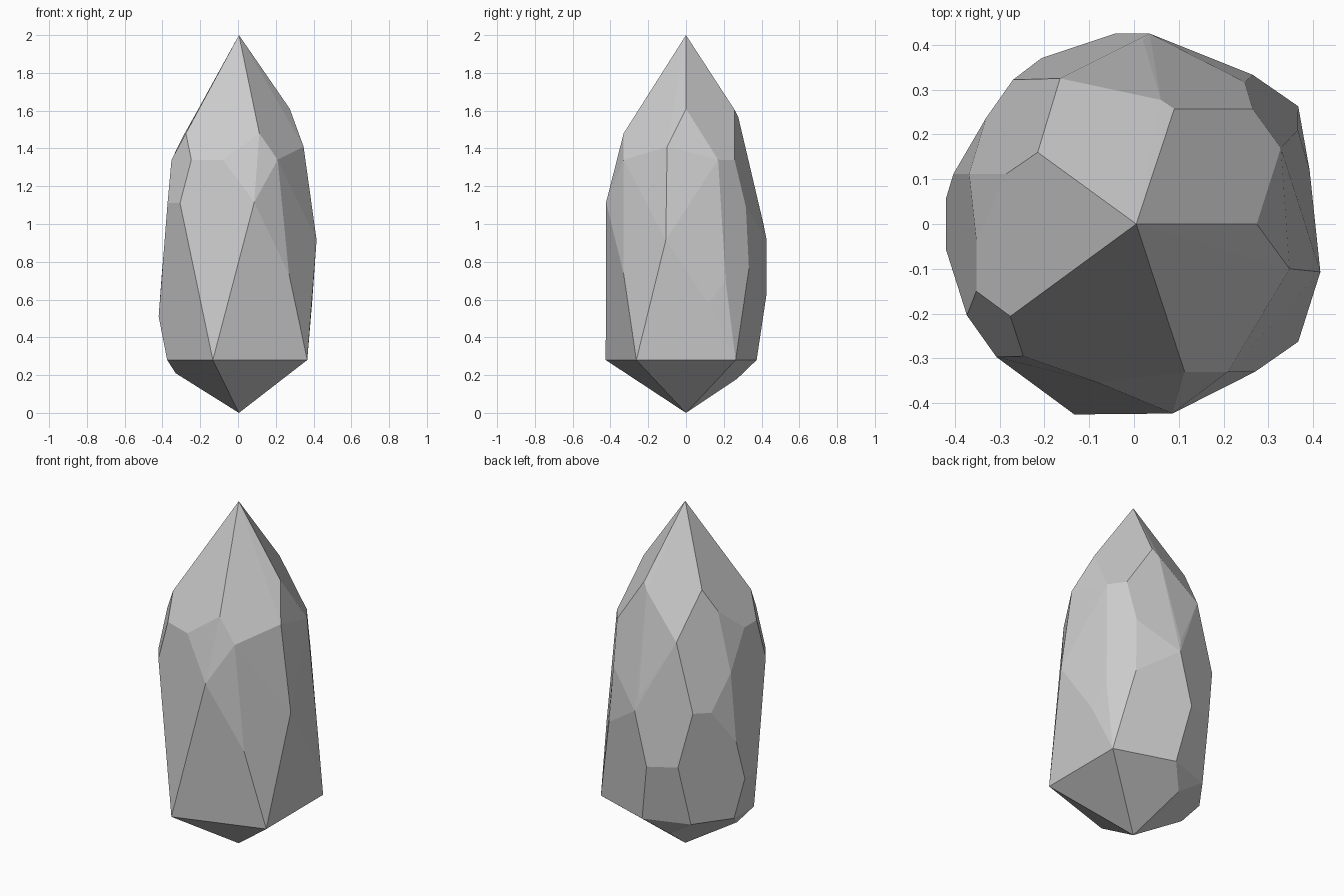
import bpy, bmesh, math

# Overall gem: a stretched 20-sided solid, with a tip, a root and a ring of sharp root corners
CX = 0.005
tip_and_root = [(CX, 0, 2), (CX, 0, 0)]
root_corners = [(CX + 0.447 * math.cos(math.radians(a)),
                 0.447 * math.sin(math.radians(a)), 0.28) for a in (-108, -36, 36)]

# Chipped corners: rim points of each broken-off corner
root_left = [(-0.33, 0, 0.21)] + [p for s in (1, -1) for p in
             ((-0.375, 0.092 * s, 0.28), (-0.42, 0.056 * s, 0.51))]
root_back = [(-0.083, 0.27, 0.18), (-0.233, 0.287, 0.28), (0.022, 0.374, 0.28),
             (-0.207, 0.37, 0.637), (-0.042, 0.425, 0.62)]
shoulder_front = [(0.113, -0.33, 1.48), (-0.08, -0.354, 1.34), (0.086, -0.423, 1.115),
                  (0.27, -0.33, 0.735), (0.21, -0.33, 1.34)]
shoulder_left = [(-0.276, -0.206, 1.48), (-0.247, -0.295, 1.34), (-0.352, -0.15, 1.34),
                 (-0.307, -0.297, 1.11), (-0.373, -0.204, 1.11)]
shoulder_back_left = [(-0.215, 0.16, 1.60), (-0.352, -0.036, 1.34), (-0.285, 0.112, 1.475),
                      (-0.368, 0.112, 1.135), (-0.403, 0.112, 0.74), (-0.33, 0.237, 0.94),
                      (-0.27, 0.322, 0.95), (-0.165, 0.325, 1.34)]
shoulder_back = [(0.09, 0.257, 1.605), (0.06, 0.277, 1.565), (0.02, 0.41, 1.0),
                 (0.035, 0.425, 0.925), (0.265, 0.333, 0.765), (0.247, 0.317, 1.09),
                 (0.265, 0.257, 1.34)]
shoulder_right = [(0.274, 0, 1.61), (0.347, -0.10, 1.41), (0.416, -0.107, 0.915),
                  (0.392, 0.12, 0.58), (0.366, 0.21, 0.70), (0.328, 0.17, 1.34)]

# Wrap flat facets around all the corners
bm = bmesh.new()
for group in (tip_and_root, root_corners, root_left, root_back, shoulder_front,
              shoulder_left, shoulder_back_left, shoulder_back, shoulder_right):
    for p in group:
        bm.verts.new(p)
hull = bmesh.ops.convex_hull(bm, input=bm.verts[:])
bmesh.ops.delete(bm, geom=[v for v in bm.verts if not v.link_faces], context='VERTS')

# Merge nearly coplanar triangles into clean facets
bmesh.ops.dissolve_limit(bm, angle_limit=math.radians(2.5), verts=bm.verts[:], edges=bm.edges[:])
bmesh.ops.recalc_face_normals(bm, faces=bm.faces[:])
mesh = bpy.data.meshes.new("crystal")
bm.to_mesh(mesh)
bm.free()
crystal = bpy.data.objects.new("crystal", mesh)
bpy.context.collection.objects.link(crystal)
